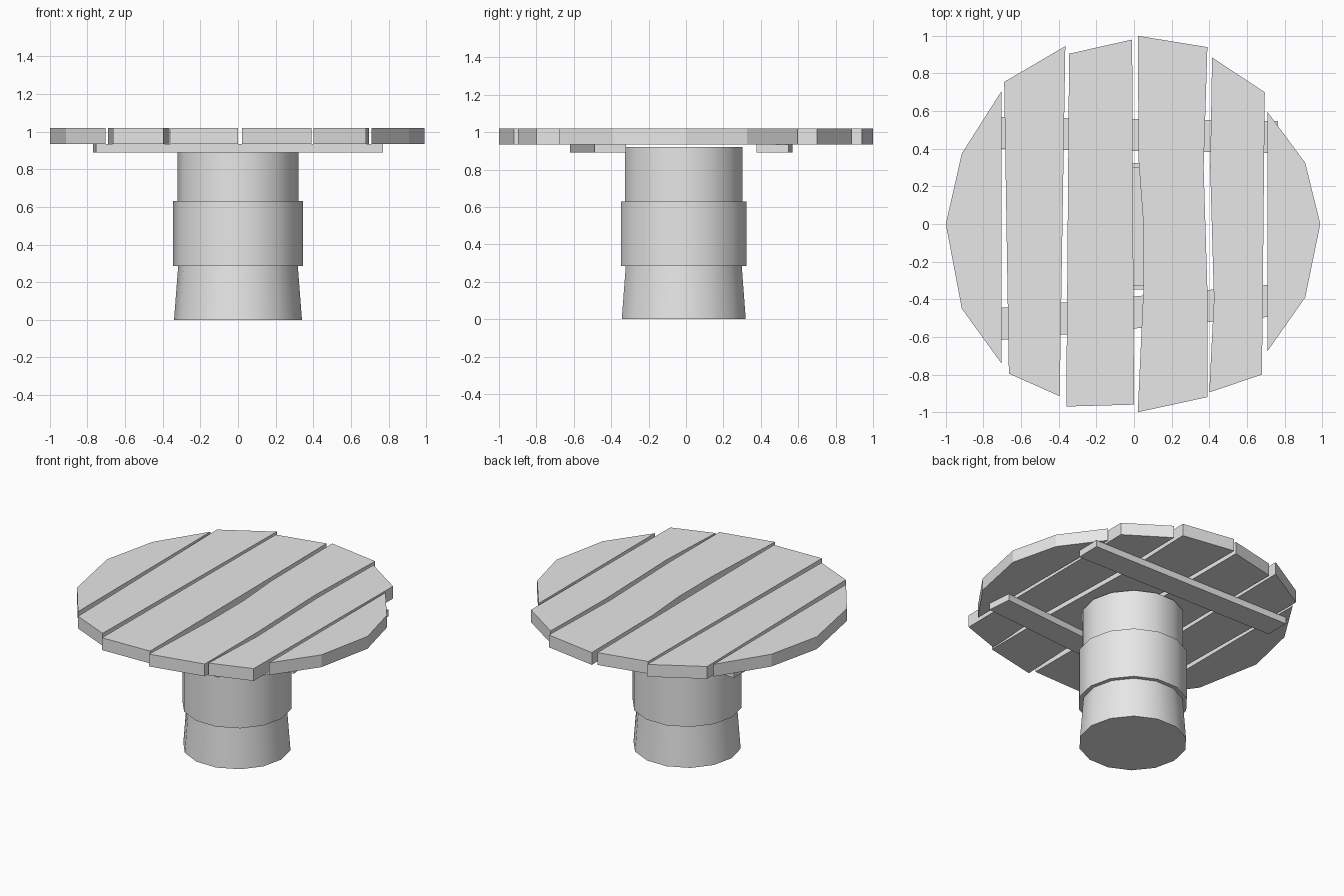
import bpy
import bmesh
import math

default_cube = bpy.data.objects.get("Cube")
if default_cube:
    bpy.data.objects.remove(default_cube, do_unlink=True)

# One plain grey for the whole table
GREY = (0.8, 0.8, 0.8, 1.0)
grey = bpy.data.materials.new("plain_grey")
grey.use_nodes = True
grey.diffuse_color = GREY
for node in grey.node_tree.nodes:
    if node.type == 'BSDF_PRINCIPLED':
        node.inputs["Base Color"].default_value = GREY

PLANK_BOTTOM, PLANK_TOP = 0.935, 1.02
BEAM_BOTTOM = 0.89


def slab(name, outline, bottom, top):
    """Extrude a flat outline straight up into a board."""
    bm = bmesh.new()
    face = bm.faces.new([bm.verts.new((x, y, bottom)) for x, y in outline])
    extruded = bmesh.ops.extrude_face_region(bm, geom=[face])
    verts = [v for v in extruded["geom"] if isinstance(v, bmesh.types.BMVert)]
    bmesh.ops.translate(bm, verts=verts, vec=(0, 0, top - bottom))
    bmesh.ops.recalc_face_normals(bm, faces=bm.faces)
    mesh = bpy.data.meshes.new(name)
    bm.to_mesh(mesh)
    bm.free()
    mesh.materials.append(grey)
    obj = bpy.data.objects.new(name, mesh)
    bpy.context.collection.objects.link(obj)
    return obj


def beam(name, centre_y, slope, length=1.53, width=0.17):
    """Straight batten under the planks, slightly askew."""
    depth = PLANK_BOTTOM - BEAM_BOTTOM
    bpy.ops.mesh.primitive_cube_add(
        size=1, location=(0, centre_y, BEAM_BOTTOM + depth / 2),
        rotation=(0, 0, math.atan(slope)))
    obj = bpy.context.object
    obj.name = name
    obj.scale = (length, width, depth)
    obj.data.materials.append(grey)


def drum(name, bottom, top, bottom_radius, top_radius):
    """Section of the round base, smooth around its sides."""
    bpy.ops.mesh.primitive_cone_add(
        vertices=14, radius1=bottom_radius, radius2=top_radius,
        depth=top - bottom, location=(0, -0.012, (bottom + top) / 2),
        rotation=(0, 0, math.pi / 2))
    obj = bpy.context.object
    obj.name = name
    obj.data.materials.append(grey)
    bpy.ops.object.shade_smooth_by_angle(angle=math.radians(35))


# Rough-cut planks of the round top
planks = {
    "plank_far_right": [(-1, 0), (-0.915, 0.375), (-0.705, 0.705),
                        (-0.705, -0.74), (-0.915, -0.45)],
    "plank_right": [(-0.69, 0.755), (-0.365, 0.945),
                    (-0.395, -0.915), (-0.665, -0.795)],
    "plank_middle_right": [(-0.345, 0.905), (-0.01, 0.98),
                           (0, -0.96), (-0.36, -0.97)],
    "plank_middle_left": [(0.02, 1), (0.39, 0.94), (0.37, 0.3), (0.39, -0.35),
                          (0.39, -0.92), (0.02, -1), (0.05, -0.35),
                          (0.05, 0), (0.025, 0.33)],
    "plank_left": [(0.415, 0.885), (0.695, 0.7), (0.68, -0.8),
                   (0.4, -0.895), (0.425, -0.4), (0.405, 0.3)],
    "plank_far_left": [(0.71, 0.595), (0.91, 0.325), (0.99, 0),
                       (0.91, -0.39), (0.71, -0.675)],
}
for plank_name, outline in planks.items():
    slab(plank_name, outline, PLANK_BOTTOM, PLANK_TOP)

# Cross battens holding the planks together
beam("back_beam", 0.473, -0.014)
beam("front_beam", -0.47, 0.086)

# Barrel-like base in three sections
drum("base_foot", 0, 0.285, 0.34, 0.318)
drum("base_band", 0.285, 0.63, 0.345, 0.345)
drum("base_neck", 0.63, 0.92, 0.322, 0.322)
